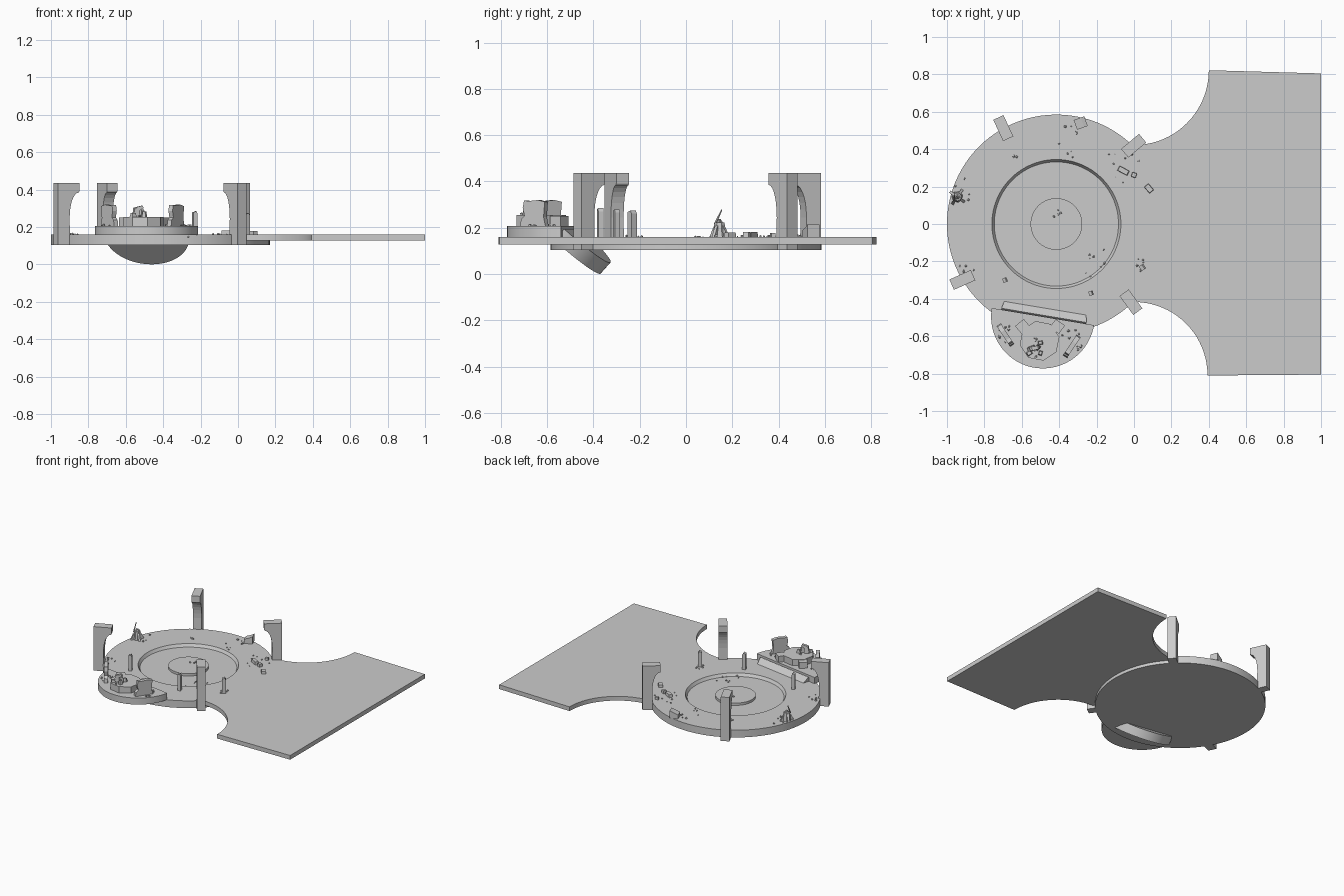
import bpy, bmesh, random
from math import sin, cos, pi, radians, atan2, sqrt
from mathutils import Vector, Matrix

if "Cube" in bpy.data.objects:
    bpy.data.objects.remove(bpy.data.objects["Cube"])

random.seed(4)
CX, TOP = -0.415, 0.16      # arena centre, floor level


def add(name, verts, faces, matrix=None, smooth=False):
    bm = bmesh.new()
    vs = [bm.verts.new(v) for v in verts]
    for f in faces:
        bm.faces.new([vs[i] for i in f])
    bmesh.ops.recalc_face_normals(bm, faces=bm.faces)
    me = bpy.data.meshes.new(name)
    bm.to_mesh(me)
    bm.free()
    ob = bpy.data.objects.new(name, me)
    bpy.context.collection.objects.link(ob)
    if matrix:
        ob.matrix_world = matrix
    if smooth:
        bpy.ops.object.select_all(action='DESELECT')
        ob.select_set(True)
        bpy.context.view_layer.objects.active = ob
        bpy.ops.object.shade_smooth_by_angle(angle=radians(30))
    return ob


def prism(name, pts, z0, z1, matrix=None, smooth=False, scale=1.0):
    """Extrude an outline from z0 to z1, optionally tapering."""
    n = len(pts)
    v = [(x, y, z0) for x, y in pts] + [(x * scale, y * scale, z1) for x, y in pts]
    f = [tuple(range(n))[::-1], tuple(range(n, 2 * n))]
    f += [(i, (i + 1) % n, (i + 1) % n + n, i + n) for i in range(n)]
    return add(name, v, f, matrix, smooth)


def arc(cx, cy, r, a0, a1, n):
    return [(cx + r * cos(a0 + (a1 - a0) * i / n), cy + r * sin(a0 + (a1 - a0) * i / n))
            for i in range(n + 1)]


def place(x, y, z=0.0, deg=0.0):
    return Matrix.Translation((x, y, z)) @ Matrix.Rotation(radians(deg), 4, 'Z')


def box(name, x, y, z0, sx, sy, h, deg=0.0, scale=1.0):
    p = [(-sx / 2, -sy / 2), (sx / 2, -sy / 2), (sx / 2, sy / 2), (-sx / 2, sy / 2)]
    return prism(name, p, 0, h, place(x, y, z0, deg), scale=scale)


def upright(name, profile, thick, matrix):
    """Profile in local x/z, extruded along local y."""
    m = matrix @ Matrix.Rotation(pi / 2, 4, 'X')
    return prism(name, profile, -thick / 2, thick / 2, m)


# Round arena floor with sunken ring and raised centre disc (lathe)
prof = [(0.138, 0.157), (0.138, 0.139), (0.332, 0.139), (0.338, 0.148), (0.345, TOP),
        (0.585, TOP), (0.585, 0.105)]
N = 96
verts = [(r * cos(2 * pi * i / N), r * sin(2 * pi * i / N), z) for r, z in prof for i in range(N)]
faces = [tuple(range(N)), tuple(range((len(prof) - 1) * N, len(prof) * N))]
for k in range(len(prof) - 1):
    for i in range(N):
        j = (i + 1) % N
        faces.append((k * N + i, k * N + j, (k + 1) * N + j, (k + 1) * N + i))
add("arena_floor", verts, faces, place(CX, 0), True)

# Entrance plaza with two concave corners, meeting the round floor
a = atan2(0.415, 0.412)
pts = [(1, -0.805), (1, 0.805)]
pts += arc(0.0, 0.822, 0.4, 0, -pi / 2, 20)
pts += arc(CX, 0, 0.583, a, -a, 24)
pts += arc(0.0, -0.81, 0.393, pi / 2, 0, 20)
prism("entrance_plaza", pts, 0.128, TOP, smooth=True)

# Side platform, broken along a slanted chord
tilt = radians(-9.5)
prism("side_platform", arc(-0.487, -0.495, 0.277, pi + tilt, 2 * pi + tilt, 48), TOP - 0.002, 0.207,
      smooth=True)

# Fallen half of the platform, sunk through the floor
c = Vector((cos(tilt), sin(tilt), 0))
d = Vector((-sin(tilt) * 0.742, cos(tilt) * 0.742, -0.67))
nrm = c.cross(d)
o = Vector((-0.462, -0.372, 0.001)) - d * 0.23
m = Matrix((c, d, nrm)).transposed().to_4x4()
m.translation = o
e = 0.012
ang = atan2(e, sqrt(0.23 ** 2 - e * e))
prism("fallen_slab", arc(0, 0, 0.23, ang, pi - ang, 40), 0, 0.065, m, True)

# Curved-bracket pillars around the rim
pillar = [(0.06, 0.105), (0.06, 0.437), (-0.065, 0.437), (-0.065, 0.392)]
pillar += [(-0.05 + 0.04 * sin(t * pi / 12) - 0.012 * (1 - t / 6), 0.385 - 0.105 * (1 - cos(t * pi / 12)))
           for t in range(7)]
pillar += [(-0.008, 0.245), (-0.012, 0.105)]
for i, (x, y, deg) in enumerate([(-0.70, 0.515, 115), (0.0, 0.42, 40), (-0.92, -0.30, 204),
                                 (-0.015, -0.42, -54)]):
    upright(f"rim_pillar_{i + 1}", pillar, 0.06, place(x, y, 0, deg))

# Broken pillar stump
upright("pillar_stump", [(-0.03, 0), (0.03, 0), (0.03, 0.055), (0.01, 0.045), (-0.03, 0.03)],
        0.055, place(-0.285, 0.54, TOP, 20))

# Thin posts with chipped tops
for i, (x, y, s, h) in enumerate([(-0.23, -0.37, 0.024, 0.125), (-0.69, -0.30, 0.024, 0.12),
                                  (0.045, -0.232, 0.028, 0.115)]):
    upright(f"thin_post_{i + 1}", [(-s / 2, 0), (s / 2, 0), (s / 2, h * 0.88), (s * 0.2, h),
                                   (-s / 2, h * 0.95)], s, place(x, y, TOP, 15 + 10 * i))

# Faceted pedestal on the side platform
prism("pedestal", arc(0, 0, 0.108, 0.2, 0.2 + 2 * pi * 7 / 8, 7), 0, 0.048, place(-0.505, -0.625, 0.207))
for i, (x, deg) in enumerate([(-0.595, 40), (-0.41, -35)]):
    box(f"pedestal_block_{i + 1}", x, -0.548, 0.207, 0.06, 0.055, 0.045, deg)

# Broken walls flanking the pedestal
wall = [(-0.07, 0), (0.06, 0), (0.05, 0.04), (0.056, 0.105), (0.02, 0.113), (-0.03, 0.108),
        (-0.05, 0.112), (-0.057, 0.08), (-0.048, 0.045), (-0.066, 0.03)]
upright("broken_wall_right", wall, 0.026, place(-0.33, -0.65, 0.207, 57))
upright("broken_wall_left", [(-x, z) for x, z in wall], 0.026, place(-0.69, -0.59, 0.207, -57))

# Shattered idol remains on the pedestal
for i, (x, y, s, h, deg) in enumerate([(-0.545, -0.665, 0.035, 0.05, 20), (-0.515, -0.66, 0.03, 0.04, 50),
                                       (-0.50, -0.635, 0.026, 0.025, 10), (-0.56, -0.69, 0.03, 0.02, 35),
                                       (-0.50, -0.69, 0.025, 0.03, 70)]):
    box(f"idol_fragment_{i + 1}", x, y, 0.254, s, s * 0.8, h, deg, 0.7)
upright("idol_arm", [(-0.035, 0), (-0.015, 0), (0.01, 0.035), (0.03, 0.045), (0.022, 0.058), (-0.01, 0.05)],
        0.02, place(-0.535, -0.665, 0.257, 15))

# Weathered statue at the rim with a leaning shaft
st = place(-0.945, 0.145, TOP, 20)
prism("statue_body", arc(0, 0, 0.03, 0, 2 * pi * 6 / 7, 6), 0, 0.062, st, scale=0.75)
for k in range(2):
    upright(f"statue_fin_{k + 1}", [(-0.048, 0), (0.048, 0), (0.022, 0.05), (0, 0.078), (-0.03, 0.04)],
            0.014, st @ Matrix.Rotation(radians(35 + 90 * k), 4, 'Z'))
sh = Matrix.Translation((-0.96, 0.125, 0.215)) @ Matrix.Rotation(radians(-25), 4, 'X')
prism("statue_shaft", arc(0, 0, 0.006, 0, 2 * pi * 5 / 6, 5), 0, 0.07, sh, scale=0.5)

# Fallen column pieces near the entrance
for i, (x, y, sx, sy, h, deg) in enumerate([(-0.057, 0.285, 0.06, 0.028, 0.022, -28), (0.0, 0.262, 0.026, 0.026, 0.022, -20),
                                            (0.08, 0.19, 0.03, 0.045, 0.02, 40), (-0.02, 0.375, 0.025, 0.02, 0.018, 15)]):
    box(f"fallen_piece_{i + 1}", x, y, TOP, sx, sy, h, deg, 0.9)

# Small rubble scattered as little angular chips
bm = bmesh.new()
groups = [(-0.05, 0.32, 0.10, TOP, 8), (-0.33, 0.45, 0.10, TOP, 8), (-0.93, 0.17, 0.08, TOP, 7),
          (-0.88, -0.25, 0.06, TOP, 6), (-0.25, -0.20, 0.12, 0.14, 9), (-0.41, 0.07, 0.04, 0.157, 4),
          (0.04, -0.21, 0.04, TOP, 5), (-0.34, -0.62, 0.07, 0.207, 9), (-0.68, -0.59, 0.05, 0.207, 8),
          (-0.53, -0.66, 0.05, 0.255, 8), (-0.64, 0.37, 0.03, TOP, 4)]
for gx, gy, r, z, n in groups:
    for _ in range(n):
        t, q, s = random.uniform(0, 2 * pi), r * sqrt(random.random()), random.uniform(0.003, 0.008)
        mm = Matrix.Translation((gx + q * cos(t), gy + q * sin(t), z + s * 0.4)) @ Matrix.Rotation(t, 4, 'Z')
        g = bmesh.ops.create_icosphere(bm, subdivisions=1, radius=s, matrix=mm)
        for v in g['verts']:
            v.co += Vector([random.uniform(-0.25, 0.25) * s for _ in range(3)])
me = bpy.data.meshes.new("rubble")
bm.to_mesh(me)
bm.free()
bpy.context.collection.objects.link(bpy.data.objects.new("rubble", me))
